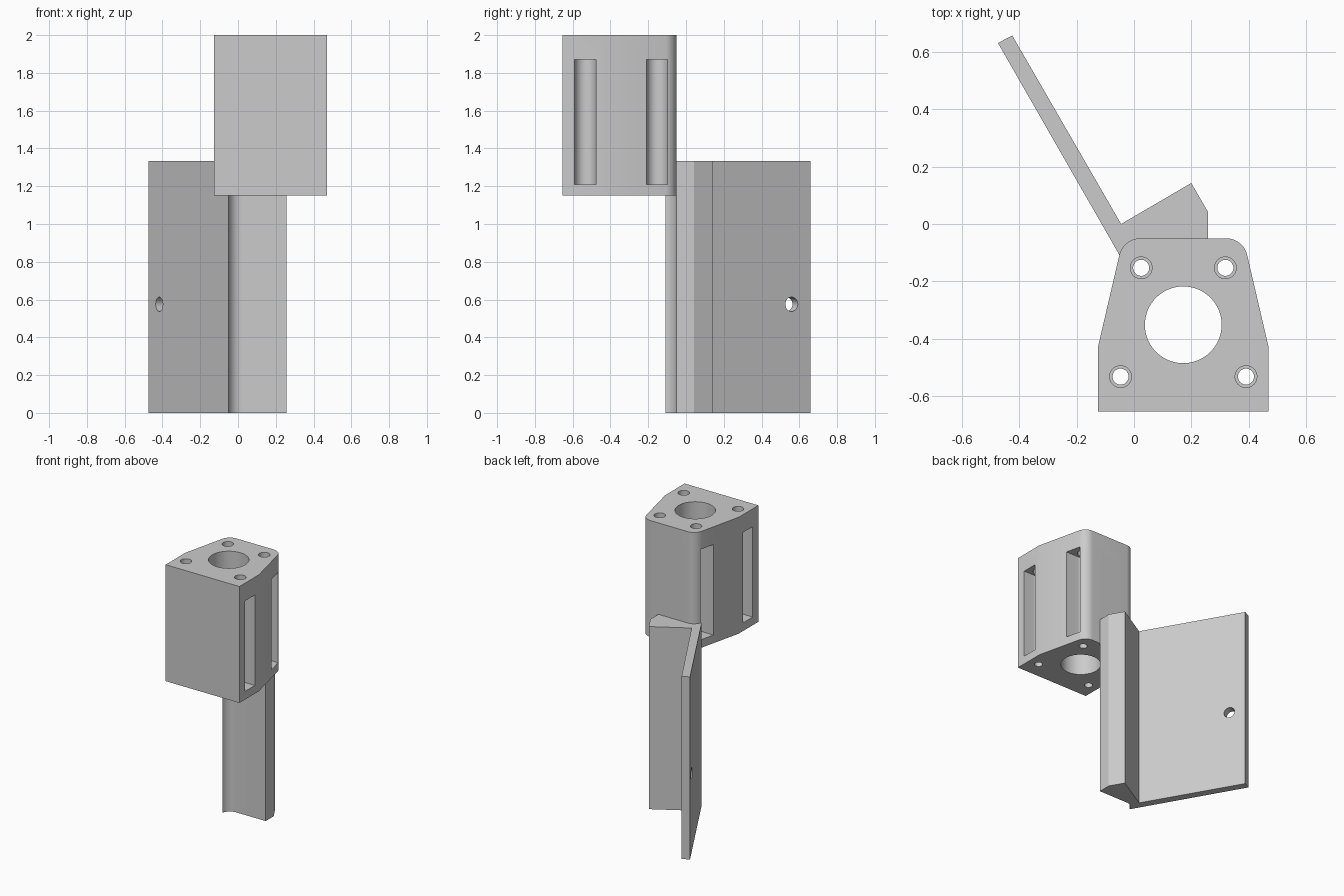
import bpy, bmesh
from math import sin, cos, pi, radians
from mathutils import Matrix, Vector

if "Cube" in bpy.data.objects:
    bpy.data.objects.remove(bpy.data.objects["Cube"])

grey = bpy.data.materials.new("plain grey")
grey.use_nodes = True
grey.diffuse_color = (0.6, 0.6, 0.6, 1)
grey.node_tree.nodes["Principled BSDF"].inputs["Base Color"].default_value = (0.6, 0.6, 0.6, 1)

CX = 0.172                  # mirror line of the housing
BASE, TOP = 1.15, 2.0       # housing height
FRONT, BACK = -0.655, -0.05
FILLET = 0.075
ALONG_Y = Matrix(((1, 0, 0, 0), (0, 0, 1, 0), (0, 1, 0, 0), (0, 0, 0, 1)))


def arc(x, y, r, a0, a1, n=12):
    angles = [radians(a0 + (a1 - a0) * i / n) for i in range(n + 1)]
    return [(x + r * cos(a), y + r * sin(a)) for a in angles]


def prism(name, outline, lo, hi, matrix=Matrix()):
    """Extrude a flat outline from lo to hi, then place it with a matrix."""
    bm = bmesh.new()
    face = bm.faces.new([bm.verts.new((x, y, lo)) for x, y in outline])
    grown = bmesh.ops.extrude_face_region(bm, geom=[face])["geom"]
    verts = [g for g in grown if isinstance(g, bmesh.types.BMVert)]
    bmesh.ops.translate(bm, verts=verts, vec=(0, 0, hi - lo))
    bm.transform(matrix)
    bmesh.ops.recalc_face_normals(bm, faces=bm.faces)
    mesh = bpy.data.meshes.new(name)
    bm.to_mesh(mesh)
    bm.free()
    mesh.materials.append(grey)
    obj = bpy.data.objects.new(name, mesh)
    bpy.context.collection.objects.link(obj)
    return obj


def cut(target, outline, lo, hi, matrix=Matrix()):
    cutter = prism("cutter", outline, lo, hi, matrix)
    cutter.hide_render = True
    mod = target.modifiers.new("cut", "BOOLEAN")
    mod.operation, mod.solver, mod.object = "DIFFERENCE", "EXACT", cutter
    bpy.context.view_layer.objects.active = target
    bpy.ops.object.modifier_apply(modifier=mod.name)
    bpy.data.objects.remove(cutter)


def circle(x, y, r, n=40):
    return arc(x, y, r, 0, 360, n)[:-1]


def stadium(x, lo, hi, r):
    return arc(x, hi - r, r, 0, 180, 20) + arc(x, lo + r, r, 180, 360, 20)


def smooth(obj):
    bpy.ops.object.select_all(action="DESELECT")
    obj.select_set(True)
    bpy.context.view_layer.objects.active = obj
    bpy.ops.object.shade_smooth_by_angle(angle=radians(25))


# Housing: square front, tapering sides, rounded back corners
corner = arc(CX + 0.15, BACK - FILLET, FILLET, 13, 90)
half = [(CX + 0.298, FRONT), (CX + 0.298, -0.43)] + corner
mirrored = [(2 * CX - x, y) for x, y in reversed(half)]
housing = prism("housing", half + mirrored, BASE, TOP)

# Central bore with a large front window and a smaller back window
cut(housing, circle(CX, -0.352, 0.134, 64), BASE - 0.1, TOP + 0.1)
cut(housing, stadium(CX, 1.278, 1.883, 0.113), FRONT - 0.1, -0.352, ALONG_Y)
cut(housing, stadium(CX, 1.303, 1.846, 0.083), -0.352, BACK + 0.1, ALONG_Y)

# Screw holes, side pockets and engraved arrows on both sides
for side in (-1, 1):
    for dx, y in ((0.147, -0.153), (0.219, -0.533)):
        x = CX + side * dx
        r = 0.056
        pocket = [(x + side * (px - x), py) for px, py in arc(x, y, r, 90, 270, 20)]
        pocket += [(x + side * 0.4, y - r), (x + side * 0.4, y + r)]
        cut(housing, pocket, 1.21, 1.87)
        cut(housing, circle(x, y, 0.038), 1.8, TOP + 0.1)
        cut(housing, circle(x, y, 0.028), BASE - 0.1, 1.3)
    mid = CX + side * 0.22
    right = [(0.023, 1.405), (0.023, 1.73), (0.051, 1.73)]
    arrow = [(mid + x, z) for x, z in right] + [(mid, 1.768)]
    arrow += [(mid - x, z) for x, z in reversed(right)]
    cut(housing, arrow, FRONT - 0.1, FRONT + 0.03, ALONG_Y)
smooth(housing)

# Mounting bracket: angled plate and wedge that hugs the housing corner
hug = [(2 * CX - x, y) for x, y in corner]
outline = [(-0.475, 0.632)] + hug
outline += [(0.258, BACK), (0.258, 0.043), (0.2, 0.143), (-0.045, 0.0), (-0.425, 0.658)]
bracket = prism("mounting_bracket", outline, 0, 1.333)

# Fixing hole square to the plate
aim = Vector((cos(pi / 6), sin(pi / 6), 0)).to_track_quat("Z", "Y").to_matrix().to_4x4()
cut(bracket, circle(0, 0, 0.038), -0.1, 0.1, Matrix.Translation((-0.392, 0.545, 0.575)) @ aim)
smooth(bracket)
